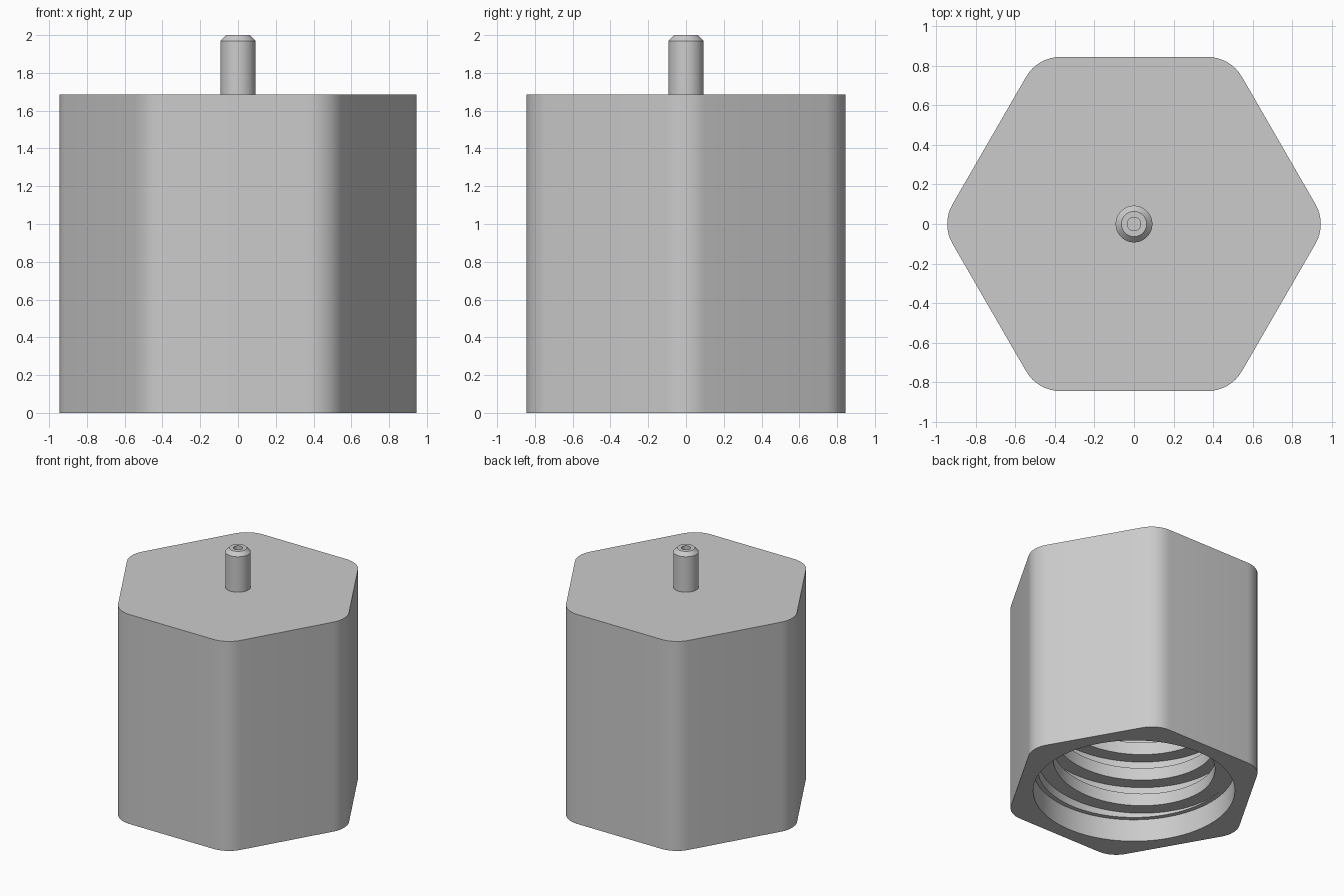
import bpy, bmesh
from math import sin, cos, pi, radians, sqrt

if "Cube" in bpy.data.objects:
    bpy.data.objects.remove(bpy.data.objects["Cube"], do_unlink=True)

APOTHEM, FILLET, TOP = 0.845, 0.2, 1.685
BORE, ROOT, CREST = 0.735, 0.7, 0.59
LEDGE, CEILING = 0.18, 1.3
PITCH, RIDGE = 0.215, 0.1
SEGMENTS = 96

metal = bpy.data.materials.new("grey metal")
metal.use_nodes = True
metal.diffuse_color = (0.6, 0.6, 0.6, 1)
metal.node_tree.nodes["Principled BSDF"].inputs["Base Color"].default_value = (0.6, 0.6, 0.6, 1)


def ring(bm, radius, z, count=SEGMENTS):
    return [bm.verts.new((radius * cos(2 * pi * i / count), radius * sin(2 * pi * i / count), z))
            for i in range(count)]


def bridge(bm, a, b):
    n = len(a)
    return [bm.faces.new((a[i], a[(i + 1) % n], b[(i + 1) % n], b[i])) for i in range(n)]


def finish(bm, name):
    bmesh.ops.recalc_face_normals(bm, faces=bm.faces)
    mesh = bpy.data.meshes.new(name)
    bm.to_mesh(mesh)
    bm.free()
    mesh.materials.append(metal)
    obj = bpy.data.objects.new(name, mesh)
    bpy.context.collection.objects.link(obj)
    bpy.ops.object.select_all(action="DESELECT")
    obj.select_set(True)
    bpy.context.view_layer.objects.active = obj
    bpy.ops.object.shade_smooth_by_angle(angle=radians(25))
    return obj


# Hexagonal body with rounded corners and a stepped blind bore
bm = bmesh.new()
centre = (APOTHEM - FILLET) * 2 / sqrt(3)
outline = []
for corner in range(6):
    a = corner * pi / 3
    for step in range(9):
        t = a - pi / 6 + step * pi / 24
        outline.append((centre * cos(a) + FILLET * cos(t), centre * sin(a) + FILLET * sin(t)))
low = [bm.verts.new((x, y, 0)) for x, y in outline]
high = [bm.verts.new((x, y, TOP)) for x, y in outline]
bridge(bm, low, high)
bm.faces.new(high)
rings = [ring(bm, r, z) for r, z in
         ((BORE, 0), (BORE, LEDGE), (ROOT, LEDGE), (ROOT, CEILING))]
for a, b in zip(rings, rings[1:]):
    bridge(bm, a, b)
bm.faces.new(rings[-1])
rim = [e for e in bm.edges if e.is_boundary]
bmesh.ops.triangle_fill(bm, edges=rim, use_beauty=True, normal=(0, 0, -1))
finish(bm, "hex_body")

# Square helical thread, clipped where it meets the ledge and the ceiling
bm = bmesh.new()
start = LEDGE - RIDGE
steps = int((CEILING - start) / PITCH * SEGMENTS)
previous = None
for i in range(steps + 1):
    angle = 2 * pi * i / SEGMENTS
    z = start + PITCH * i / SEGMENTS
    section = []
    for r, dz in ((ROOT + 0.005, 0), (CREST, 0), (CREST, RIDGE), (ROOT + 0.005, RIDGE)):
        height = min(max(z + dz, LEDGE), CEILING)
        section.append(bm.verts.new((r * cos(angle), r * sin(angle), height)))
    if previous:
        bridge(bm, previous, section)
    else:
        bm.faces.new(section)
    previous = section
bm.faces.new(previous)
finish(bm, "inner_thread")

# Chamfered centre pin with a small hole in its tip
bm = bmesh.new()
rings = [ring(bm, r, z, 48) for r, z in
         ((0.093, TOP - 0.01), (0.093, 1.97), (0.064, 2.0), (0.034, 2.0), (0.034, 1.95))]
for a, b in zip(rings, rings[1:]):
    bridge(bm, a, b)
bm.faces.new(rings[0])
bm.faces.new(rings[-1])
finish(bm, "centre_pin")
